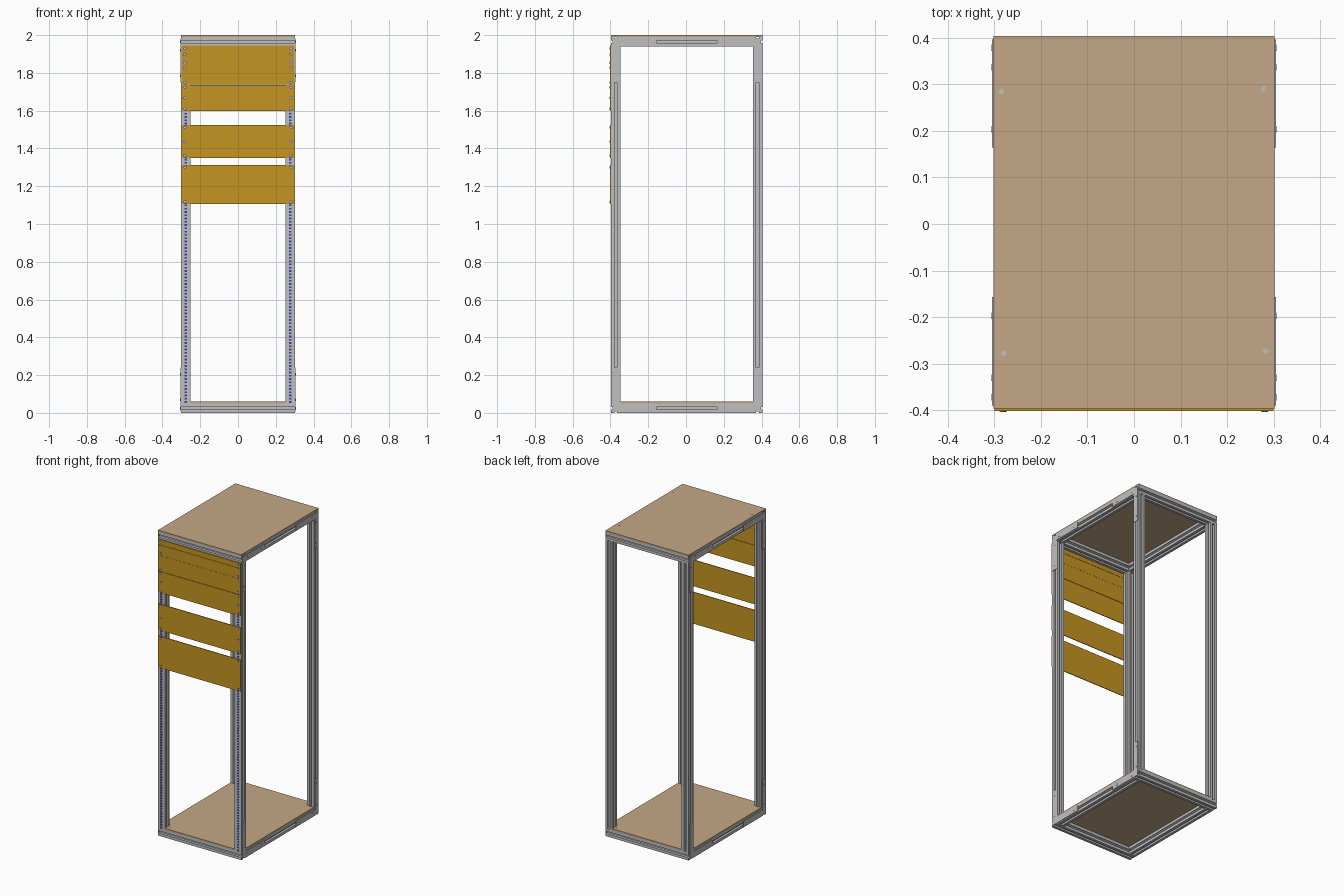
import bpy, bmesh, math

cube = bpy.data.objects.get("Cube")
if cube:
    bpy.data.objects.remove(cube, do_unlink=True)


def material(name, r, g, b):
    m = bpy.data.materials.new(name)
    m.use_nodes = True
    m.diffuse_color = (r, g, b, 1)
    m.node_tree.nodes["Principled BSDF"].inputs["Base Color"].default_value = (r, g, b, 1)
    return m


GREY = material("aluminium grey", 0.53, 0.53, 0.53)
TAN = material("board tan", 0.55, 0.39, 0.24)
GOLD = material("panel gold", 0.56, 0.30, 0.016)
BLUE = material("strip blue", 0.04, 0.05, 0.45)

# Overall sizes
HX = 0.302                  # half width of the frame
Y0, Y1 = -0.397, 0.404      # front and back of the frame
YC = (Y0 + Y1) / 2
W = 0.05                    # extrusion width
H = W / 2
TOP = 1.99                  # top of the frame, under the board
PX = HX - H                 # post centre in x
YF, YB = Y0 + H, Y1 - H     # post centres in y


def build(name, mat, prisms):
    """Make one object from prisms: (outline, axis, low, high)."""
    bm = bmesh.new()
    for pts, axis, lo, hi in prisms:
        rings = []
        for t in (lo, hi):
            ring = []
            for a, b in pts:
                co = [a, b]
                co.insert(axis, t)
                ring.append(bm.verts.new(co))
            rings.append(ring)
        low, high = rings
        bm.faces.new(low)
        bm.faces.new(high[::-1])
        for i in range(len(pts)):
            j = (i + 1) % len(pts)
            bm.faces.new((low[i], high[i], high[j], low[j]))
    bmesh.ops.recalc_face_normals(bm, faces=bm.faces)
    mesh = bpy.data.meshes.new(name)
    bm.to_mesh(mesh)
    bm.free()
    mesh.materials.append(mat)
    obj = bpy.data.objects.new(name, mesh)
    bpy.context.scene.collection.objects.link(obj)
    return obj


def rect(a0, a1, b0, b1):
    return [(a0, b0), (a1, b0), (a1, b1), (a0, b1)]


def disc(a, b, r, n=12):
    return [(a + r * math.cos(k * math.tau / n), b + r * math.sin(k * math.tau / n))
            for k in range(n)]


def slot_profile(ca, cb):
    """Square extrusion outline with a T-slot in each of its four sides."""
    s, c, lip, deep = 0.0075, 0.013, 0.007, 0.015
    side = [(H, H), (s, H), (s, H - lip), (c, H - lip), (s, H - deep),
            (-s, H - deep), (-c, H - lip), (-s, H - lip), (-s, H)]
    pts = []
    for _ in range(4):
        pts += [(ca + a, cb + b) for a, b in side]
        side = [(-b, a) for a, b in side]
    return pts


# Frame extrusions
for depth, y in (("front", YF), ("back", YB)):
    for side, x in (("left", PX), ("right", -PX)):
        build(f"{depth}_{side}_post", GREY, [(slot_profile(x, y), 2, W, TOP - W)])
    for level, z in (("bottom", H), ("top", TOP - H)):
        build(f"{depth}_{level}_rail", GREY, [(slot_profile(y, z), 0, -HX, HX)])
for side, x in (("left", PX), ("right", -PX)):
    for level, z in (("bottom", H), ("top", TOP - H)):
        build(f"{side}_{level}_rail", GREY, [(slot_profile(x, z), 1, Y0 + W, Y1 - W)])

# Boards: the lower one is notched around the posts
build("top_board", TAN, [(rect(-HX, HX, Y0, Y1), 2, TOP, 2.0)])
quarter = [(HX, Y1 - W), (HX - W, Y1 - W), (HX - W, Y1)]
notched = []
for sx, sy in ((1, 1), (-1, 1), (-1, -1), (1, -1)):
    corner = [(sx * x, YC + sy * (y - YC)) for x, y in quarter]
    notched += corner if sx * sy > 0 else corner[::-1]
build("bottom_board", TAN, [(notched, 2, W, W + 0.01)])

# Board screws
spots = [(-0.285, 0.285), (0.278, 0.29), (-0.28, -0.278), (0.283, -0.273)]
build("top_board_screws", GREY, [(disc(x, y, 0.006), 2, 1.995, 2.0006) for x, y in spots])
build("bottom_board_screws", GREY,
      [(disc(x * 0.85, y * 1.3, 0.006), 2, W + 0.005, W + 0.0106) for x, y in spots])

# L-shaped corner plates with their screws, on both sides
GAP, LEG, WIDE = 0.007, 0.24, 0.044
ell = [(GAP, GAP), (LEG, GAP), (LEG, WIDE), (WIDE, WIDE), (WIDE, LEG), (GAP, LEG)]
bolts = [(0.067, H), (0.2, H), (H, 0.07), (H, 0.205)]
for side, sx in (("left", 1), ("right", -1)):
    for depth, ye, sy in (("front", Y0, 1), ("back", Y1, -1)):
        for level, ze, sz in (("bottom", 0, 1), ("top", TOP, -1)):
            def place(pts):
                return [(ye + sy * a, ze + sz * b) for a, b in pts]
            tag = f"{side}_{depth}_{level}"
            build(f"{tag}_corner_plate", GREY, [(place(ell), 0, sx * HX, sx * (HX + 0.0035))])
            build(f"{tag}_plate_screws", GREY,
                  [(place(disc(a, b, 0.007)), 0, sx * HX, sx * (HX + 0.0045))
                   for a, b in bolts])

# Threaded strips in the front slots, with a row of blue nuts
UNIT = 0.0347
for side, x in (("left", PX), ("right", -PX)):
    build(f"{side}_mounting_strip", GREY,
          [(rect(x - 0.0075, x + 0.0075, Y0 + 0.004, Y0 + 0.012), 2, W, TOP - W)])
    nuts = []
    z = TOP - W - UNIT / 4
    while z > W + 0.006:
        nuts.append((rect(x - 0.006, x + 0.006, z - 0.0045, z + 0.0045), 1, Y0 + 0.002, Y0 + 0.006))
        z -= UNIT / 2
    build(f"{side}_strip_nuts", BLUE, nuts)

# Front panels, one to six units high: (top, units)
panels = [(1.945, 1), (1.910, 2), (1.841, 3), (1.736, 4), (1.523, 5), (1.312, 6)]
for top, units in panels:
    low = top - units * UNIT + 0.001
    build(f"panel_{units}_units", GOLD, [(rect(-0.3, 0.3, low, top), 1, Y0 - 0.005, Y0)])
    if units == 1:
        heights = [(top + low) / 2]
    else:
        heights = [top - 0.012, low + 0.012]
        if units in (4, 5):
            heights.append((top + low) / 2)
    holes = [(sx * 0.281, z) for sx in (1, -1) for z in heights]
    build(f"panel_{units}_washers", BLUE,
          [(disc(x, z, 0.008), 1, Y0 - 0.006, Y0 - 0.004) for x, z in holes])
    build(f"panel_{units}_screws", GREY,
          [(disc(x, z, 0.0055), 1, Y0 - 0.007, Y0 - 0.004) for x, z in holes])
